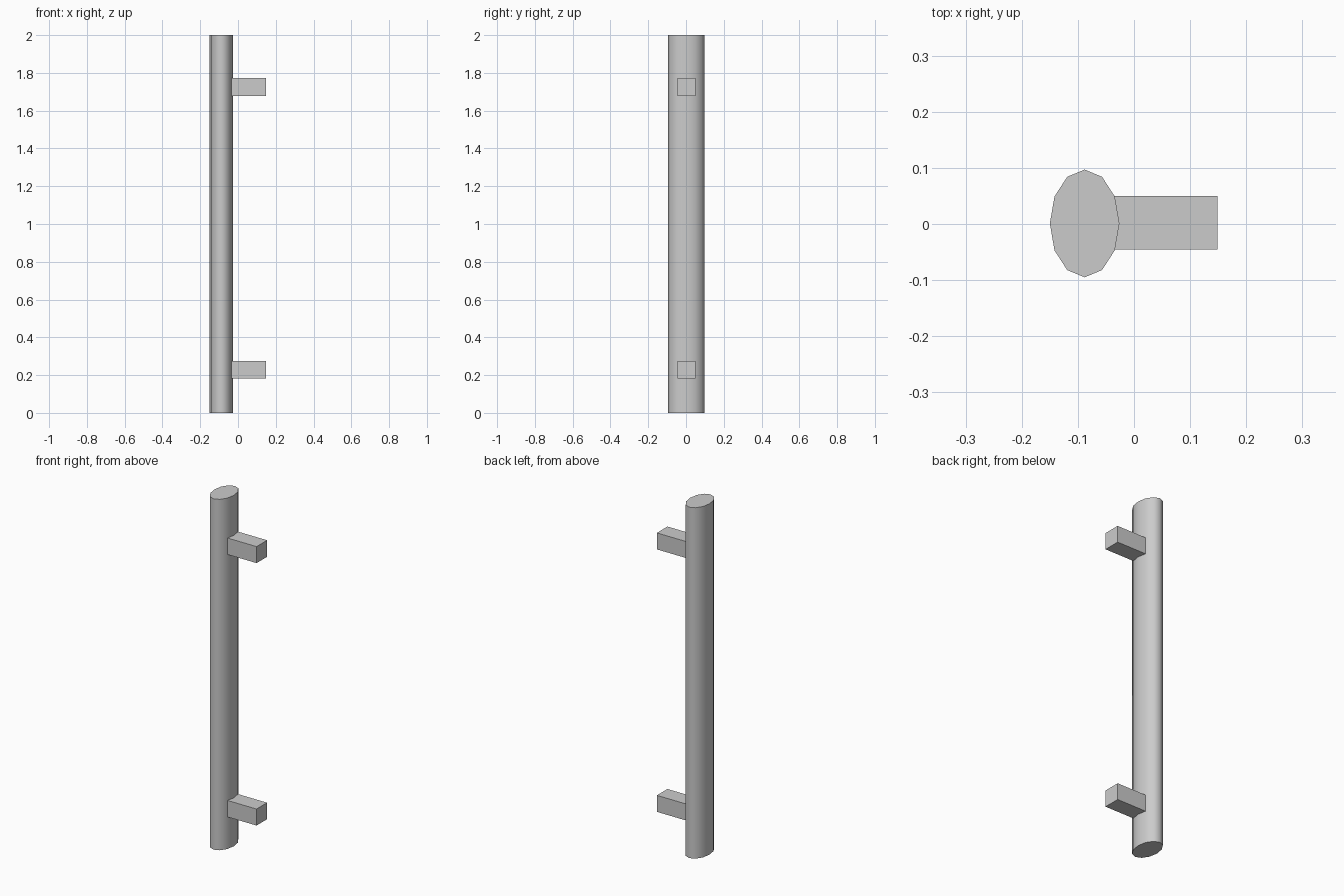
import bpy, math

if "Cube" in bpy.data.objects:
    bpy.data.objects.remove(bpy.data.objects["Cube"])

def finish(obj, name, angle):
    obj.name = name
    bpy.ops.object.transform_apply(location=True, rotation=True, scale=True)
    bpy.ops.object.shade_smooth_by_angle(angle=math.radians(angle))

# Upright grip bar: twelve-sided oval section
bpy.ops.mesh.primitive_cylinder_add(vertices=12, radius=1, depth=2, location=(-0.088, 0.001, 1))
bar = bpy.context.object
bar.scale = (0.062, 0.096, 1)
finish(bar, "grip_bar", 50)

# Square mounting posts, ends set just inside the bar
def post(name, z):
    x0, x1 = -0.038, 0.149
    bpy.ops.mesh.primitive_cube_add(size=1, location=((x0 + x1) / 2, 0.002, z))
    obj = bpy.context.object
    obj.scale = (x1 - x0, 0.095, 0.094)
    finish(obj, name, 30)

post("lower_post", 0.229)
post("upper_post", 1.725)
